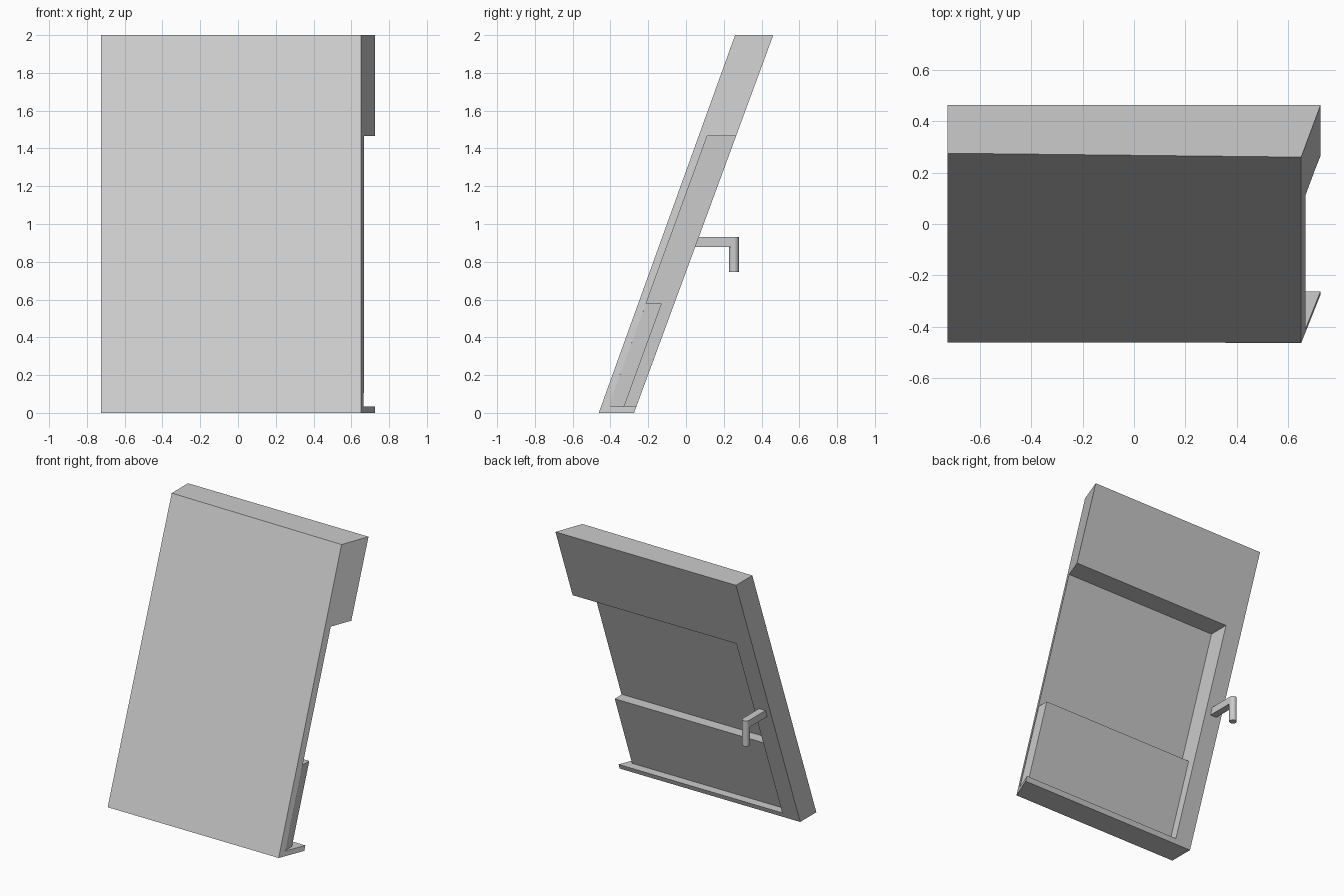
import bpy
import bmesh
from mathutils import Vector

cube = bpy.data.objects.get("Cube")
if cube:
    bpy.data.objects.remove(cube, do_unlink=True)

COLOUR = (0.6, 0.6, 0.6, 1)
grey = bpy.data.materials.new("plain grey")
grey.use_nodes = True
grey.diffuse_color = COLOUR
grey.node_tree.nodes["Principled BSDF"].inputs["Base Color"].default_value = COLOUR


def finish(name, bm):
    bmesh.ops.recalc_face_normals(bm, faces=bm.faces)
    mesh = bpy.data.meshes.new(name)
    bm.to_mesh(mesh)
    bm.free()
    mesh.materials.append(grey)
    obj = bpy.data.objects.new(name, mesh)
    bpy.context.collection.objects.link(obj)
    return obj


def loft(name, start, end):
    """Closed solid between two matching loops of points."""
    bm = bmesh.new()
    a = [bm.verts.new(p) for p in start]
    b = [bm.verts.new(p) for p in end]
    bm.faces.new(a)
    bm.faces.new(b)
    for i in range(len(a)):
        j = (i + 1) % len(a)
        bm.faces.new((a[i], a[j], b[j], b[i]))
    return finish(name, bm)


def prism(name, profile, x0, x1):
    """Side profile of (y, z) points extruded along x."""
    return loft(name, [(x0, y, z) for y, z in profile],
                [(x1, y, z) for y, z in profile])


# Leaning slab, with its left side flaring out towards the back
SIDE, FRONT_EDGE, INNER = 0.725, 0.65, -0.59
slab = loft("leaning_slab",
            [(-SIDE, -0.46, 0), (-SIDE, 0.275, 2), (-SIDE, 0.462, 2), (-SIDE, -0.275, 0)],
            [(FRONT_EDGE, -0.462, 0), (FRONT_EDGE, 0.26, 2), (SIDE, 0.462, 2), (SIDE, -0.275, 0)])

# Recess open to the back and the left side
cutter = prism("recess_cutter",
               [(-0.41, 0.035), (0.112, 1.465), (0.7, 1.465), (0.7, 0.035)], INNER, 1)
cutter.hide_render = True
cutter.hide_viewport = True
cut = slab.modifiers.new("recess", "BOOLEAN")
cut.operation = "DIFFERENCE"
cut.solver = "EXACT"
cut.object = cutter

# Thicker panel in the lower part of the recess
prism("lower_panel",
      [(-0.41, 0.035), (-0.211, 0.58), (-0.128, 0.58), (-0.327, 0.035)], INNER, 0.662)

# Handle: square bar out of the back, round grip hanging from its end
HX, HY, R, TOP = -0.66, 0.254, 0.026, 0.93
prism("handle_bar",
      [(0.03, TOP - 2 * R), (0.03, TOP), (HY, TOP), (HY, TOP - 2 * R)], HX - R, HX + R)
bm = bmesh.new()
bmesh.ops.create_cone(bm, cap_ends=True, segments=32, radius1=R, radius2=R, depth=0.185)
bmesh.ops.translate(bm, verts=bm.verts, vec=Vector((HX, HY, TOP - 0.0925)))
grip = finish("handle_grip", bm)
bpy.ops.object.select_all(action="DESELECT")
bpy.context.view_layer.objects.active = grip
grip.select_set(True)
bpy.ops.object.shade_smooth_by_angle()
